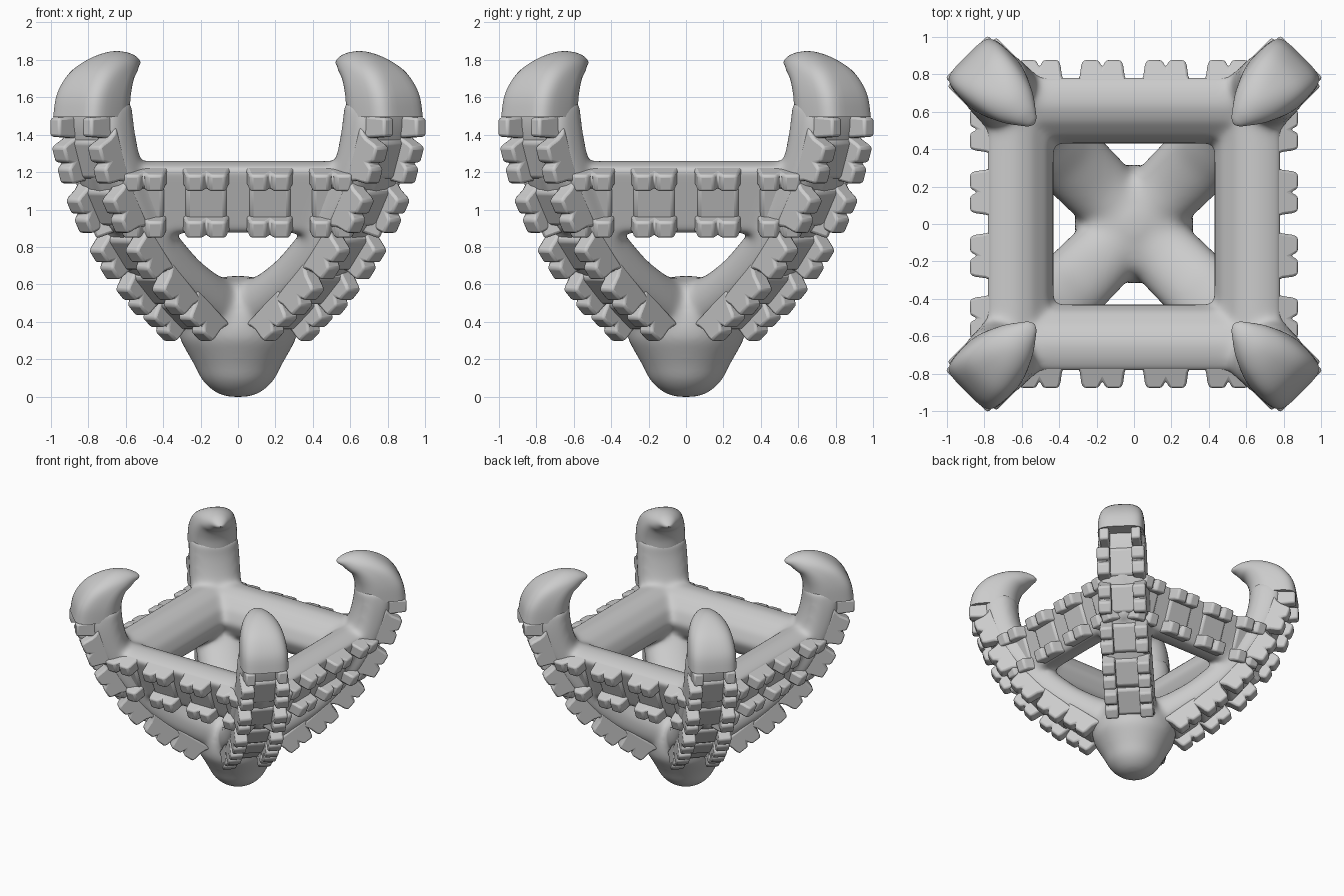
import bpy, bmesh, math
from mathutils import Vector

if "Cube" in bpy.data.objects:
    bpy.data.objects.remove(bpy.data.objects["Cube"])

DIAGONALS = [math.radians(45 + 90 * k) for k in range(4)]


def finish(bm, name):
    bmesh.ops.recalc_face_normals(bm, faces=bm.faces)
    me = bpy.data.meshes.new(name)
    bm.to_mesh(me)
    bm.free()
    ob = bpy.data.objects.new(name, me)
    bpy.context.collection.objects.link(ob)
    return ob


def smooth_by_angle(ob, degrees):
    bpy.ops.object.select_all(action='DESELECT')
    ob.select_set(True)
    bpy.context.view_layer.objects.active = ob
    bpy.ops.object.shade_smooth_by_angle(angle=math.radians(degrees))


def smooth_rows(rows, k=4):
    # Catmull-Rom interpolation between the given sections
    out = []
    for i in range(len(rows) - 1):
        quad = [rows[max(i - 1, 0)], rows[i], rows[i + 1], rows[min(i + 2, len(rows) - 1)]]
        for j in range(k):
            t = j / k
            out.append([0.5 * (2 * b + (c - a) * t + (2 * a - 5 * b + 4 * c - d) * t * t
                               + (3 * b - a - 3 * c + d) * t ** 3) for a, b, c, d in zip(*quad)])
    return out + [list(rows[-1])]


def skin(bm, rings, caps=True, closed=False):
    vs = [[bm.verts.new(p) for p in r] for r in rings]
    n = len(vs[0])
    for i in range(len(vs) if closed else len(vs) - 1):
        a, b = vs[i], vs[(i + 1) % len(vs)]
        for j in range(n):
            bm.faces.new((a[j], a[(j + 1) % n], b[(j + 1) % n], b[j]))
    if caps:
        bm.faces.new(vs[0])
        bm.faces.new(vs[-1])


def loft(bm, rows, ang, sides=40):
    # rows: outer r, outer z, inner r, inner z, half width, squareness of outer side
    rad = Vector((math.cos(ang), math.sin(ang), 0))
    lat = Vector((-math.sin(ang), math.cos(ang), 0))
    up = Vector((0, 0, 1))
    rings = []
    for ro, zo, ri, zi, hw, p in smooth_rows(rows):
        ring = []
        for k in range(sides):
            a = 2 * math.pi * (k + 0.5) / sides
            c, s = math.cos(a), math.sin(a)
            e = 2 / (p if c > 0 else 2.2)
            u = math.copysign(abs(c) ** e, c)
            v = math.copysign(abs(s) ** e, s)
            ring.append(rad * ((ro + ri) / 2 + u * (ro - ri) / 2)
                        + up * ((zo + zi) / 2 + u * (zo - zi) / 2) + lat * (v * hw))
        rings.append(ring)
    skin(bm, rings)


# Body: hub, four diagonal arms and square ring, fused
ARM = [(0, .20, 0, .63, .18, 2.5), (.20, .31, .20, .65, .19, 2.5), (.41, .45, .39, .74, .195, 3.5),
       (.62, .59, .50, .825, .195, 4), (.81, .77, .615, .93, .195, 4), (1.0, 1.03, .75, 1.09, .195, 4),
       (1.11, 1.26, .845, 1.28, .192, 4), (1.16, 1.46, .89, 1.46, .188, 4), (1.15, 1.58, .895, 1.58, .175, 3.5)]
bm = bmesh.new()
for a in DIAGONALS:
    loft(bm, ARM, a)

HUB = [(.02, -.003), (.08, .004), (.14, .035), (.195, .09), (.23, .16), (.275, .24),
       (.315, .32), (.315, .42), (.285, .51), (.22, .60), (.05, .645)]
skin(bm, [[(r * math.cos(k * math.pi / 20), r * math.sin(k * math.pi / 20), z) for k in range(40)]
          for r, z in smooth_rows(HUB)])

TILT = math.radians(20)
RN = (math.cos(TILT), -math.sin(TILT))   # outward normal of ring tread (distance, z)
RT = (math.sin(TILT), math.cos(TILT))
RC = (.65, 1.075)
SECTION = [(.085, .185), (0, .19), (-.08, .172), (-.15, .11), (-.20, .01),
           (-.205, -.10), (-.12, -.19), (0, -.21), (.085, -.185)]
rings = []
for a in DIAGONALS:
    ring = []
    for n, t in SECTION:
        d = (RC[0] + n * RN[0] + t * RT[0]) * math.sqrt(2)
        ring.append((d * math.cos(a), d * math.sin(a), RC[1] + n * RN[1] + t * RT[1]))
    rings.append(ring)
skin(bm, rings, caps=False, closed=True)
body = finish(bm, "cradle_body")
rm = body.modifiers.new("fuse", 'REMESH')
rm.mode = 'VOXEL'
rm.voxel_size = .016
rm.use_smooth_shade = True
sm = body.modifiers.new("soften", 'SMOOTH')
sm.factor = .5
sm.iterations = 30

# Curved horn tips
HORN = [(1.27, 1.495, .90, 1.495, .18, 4.5), (1.245, 1.62, .895, 1.59, .178, 4.2),
        (1.17, 1.735, .88, 1.65, .165, 3.4), (1.06, 1.81, .86, 1.69, .142, 2.5),
        (.95, 1.845, .83, 1.715, .112, 2), (.85, 1.84, .795, 1.75, .07, 2),
        (.785, 1.815, .765, 1.77, .035, 2), (.76, 1.795, .755, 1.785, .01, 2)]
for i, a in enumerate(DIAGONALS):
    bm = bmesh.new()
    loft(bm, HORN, a)
    smooth_by_angle(finish(bm, "horn_%d" % (i + 1)), 50)

# Tread: split lugs on both edges and a low pad in the middle
LUG = [(-.165, -.16), (-.135, -.125), (-.12, -.09), (-.112, -.03), (-.102, 0), (-.02, 0), (0, -.04),
       (.02, 0), (.102, 0), (.112, -.03), (.12, -.09), (.135, -.125), (.165, -.16)]
HALF = [(-.06, -.16), (-.05, 0), (.05, 0), (.06, -.16)]
PAD = [(-.15, -.16), (-.10, -.08), (.10, -.08), (.15, -.16)]


def prism(bm, profile, t0, t1, frame, scale):
    o, s, n, t = frame
    skin(bm, [[o + s * (x * scale) + n * y + t * w for x, y in profile] for w in (t0, t1)])


def tread_unit(bm, frame, lug, scale=1.0, edge=.18):
    prism(bm, lug, .085, edge, frame, scale)
    prism(bm, lug, -edge, -.085, frame, scale)
    if lug is LUG:
        prism(bm, PAD, -.1, .1, frame, scale)


def finish_tread(bm, name):
    ob = finish(bm, name)
    bv = ob.modifiers.new("edges", 'BEVEL')
    bv.width = .014
    bv.segments = 2
    bv.limit_method = 'ANGLE'
    smooth_by_angle(ob, 35)


# Arm tread: r, z and slope of each unit
UNITS = [(.46, .355, 37), (.67, .50, 42), (.88, .70, 49), (1.07, .96, 59), (1.195, 1.235, 70)]
bm = bmesh.new()
for a in DIAGONALS:
    rad = Vector((math.cos(a), math.sin(a), 0))
    lat = Vector((-math.sin(a), math.cos(a), 0))
    up = Vector((0, 0, 1))
    for r, z, slope in UNITS:
        b = math.radians(slope)
        frame = (rad * r + up * z, rad * math.cos(b) + up * math.sin(b),
                 rad * math.sin(b) - up * math.cos(b), lat)
        tread_unit(bm, frame, LUG, 1, .185)
    # half unit flush under the horn
    tread_unit(bm, (rad * 1.265 + up * 1.44, up, rad, lat), HALF, 1, .16)
finish_tread(bm, "arm_tread")

# Ring tread
bm = bmesh.new()
for k in range(4):
    a = math.pi / 2 * k
    out = Vector((math.cos(a), math.sin(a), 0))
    along = Vector((-math.sin(a), math.cos(a), 0))
    up = Vector((0, 0, 1))
    n = out * RN[0] + up * RN[1]
    t = out * RT[0] + up * RT[1]
    for x in (-.505, -.17, .17, .505):
        tread_unit(bm, (out * RC[0] + up * RC[1] + n * .18 + along * x, along, n, t), LUG)
finish_tread(bm, "ring_tread")
